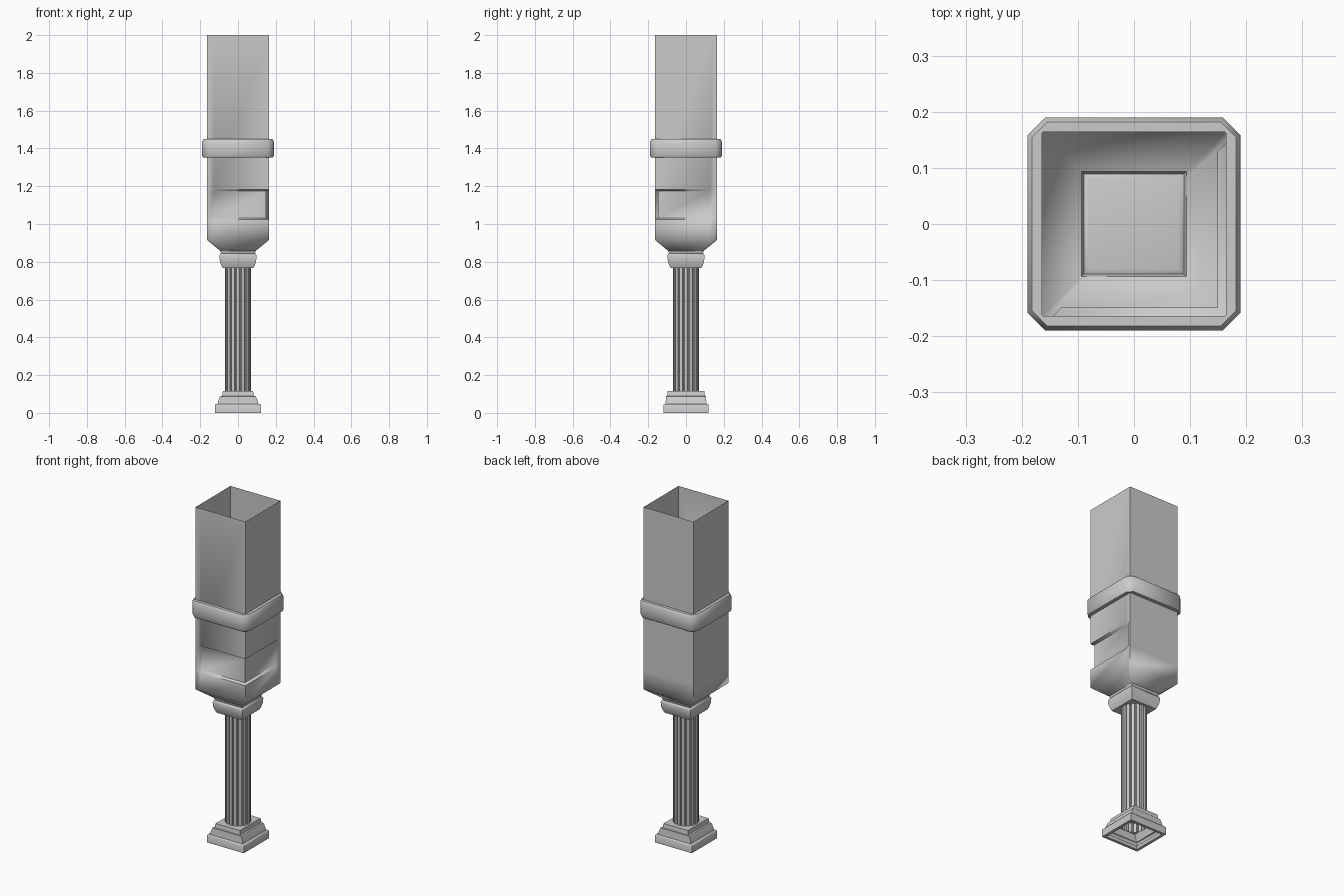
import bpy, bmesh, math

if "Cube" in bpy.data.objects:
    bpy.data.objects.remove(bpy.data.objects["Cube"], do_unlink=True)

GREY = (0.6, 0.6, 0.6, 1)
stone = bpy.data.materials.new("plain grey")
stone.use_nodes = True
stone.diffuse_color = GREY
stone.node_tree.nodes["Principled BSDF"].inputs["Base Color"].default_value = GREY


def skin(name, rings, cap_top=False, cap_bottom=False):
    """Bridge a stack of equal-length closed rings into a surface."""
    bm = bmesh.new()
    loops = [[bm.verts.new(p) for p in ring] for ring in rings]
    for low, high in zip(loops, loops[1:]):
        for i in range(len(low)):
            j = (i + 1) % len(low)
            bm.faces.new((low[i], low[j], high[j], high[i]))
    if cap_top:
        bm.faces.new(loops[-1])
    if cap_bottom:
        bm.faces.new(loops[0][::-1])
    mesh = bpy.data.meshes.new(name)
    bm.to_mesh(mesh)
    bm.free()
    mesh.materials.append(stone)
    obj = bpy.data.objects.new(name, mesh)
    bpy.context.collection.objects.link(obj)
    bpy.ops.object.select_all(action='DESELECT')
    obj.select_set(True)
    bpy.context.view_layer.objects.active = obj
    bpy.ops.object.shade_smooth_by_angle(angle=math.radians(55))
    return obj


def rect(x, y, z):
    return [(-x, -y, z), (x, -y, z), (x, y, z), (-x, y, z)]


def cut_square(h, c, z):
    """Square ring with its corners cut off."""
    k = h - c
    return [(-k, -h, z), (k, -h, z), (h, -k, z), (h, k, z),
            (k, h, z), (-k, h, z), (-h, k, z), (-h, -k, z)]


# Hollow upper box: funnel bottom, recessed panel around one corner, open top
H = 0.164


def box_ring(z, depth=0, half=H):
    s, d = half / H, H - depth
    pts = [(-H, -H), (-0.145, -H), (-0.13, -d), (d, -d),
           (d, 0.13), (H, 0.145), (H, H), (-H, H)]
    return [(x * s, y * s, z) for x, y in pts]


skin("upper_box", [
    box_ring(0.858, half=0.094), box_ring(0.915), box_ring(1.025),
    box_ring(1.033, 0.015), box_ring(1.175, 0.015), box_ring(1.183),
    box_ring(2.0)])

# Band around the box
skin("band", [
    cut_square(H, 0.002, 1.352), cut_square(0.184, 0.028, 1.352),
    cut_square(0.19, 0.032, 1.362), cut_square(0.19, 0.032, 1.435),
    cut_square(0.182, 0.028, 1.45), cut_square(H, 0.002, 1.45)])

# Capital under the box
profile = [(0.083, 0.768), (0.09, 0.785), (0.096, 0.805), (0.098, 0.832),
           (0.094, 0.842), (0.08, 0.846)]
skin("capital", [rect(h, h, z) for h, z in profile], True, True)
skin("neck", [rect(0.088, 0.088, 0.84), rect(0.094, 0.094, 0.858)])

# Fluted round shaft
FLUTES = 16
section = []
for i in range(FLUTES):
    for offset, r in ((-0.3, 0.07), (0.3, 0.07), (0.4, 0.062), (0.6, 0.062)):
        a = (i + offset) * math.tau / FLUTES
        section.append((r * math.cos(a), r * math.sin(a)))
skin("shaft", [[(x, y, z) for x, y in section] for z in (0.06, 0.775)])

# Stepped base, hollow underneath
steps = [(0.105, 0.103, 0.02), (0.105, 0.103, 0), (0.122, 0.119, 0),
         (0.122, 0.119, 0.042), (0.118, 0.115, 0.047), (0.108, 0.109, 0.047),
         (0.104, 0.107, 0.065), (0.094, 0.105, 0.088), (0.084, 0.1, 0.09),
         (0.08, 0.097, 0.115), (0.045, 0.045, 0.115)]
skin("base", [rect(*s) for s in steps])
